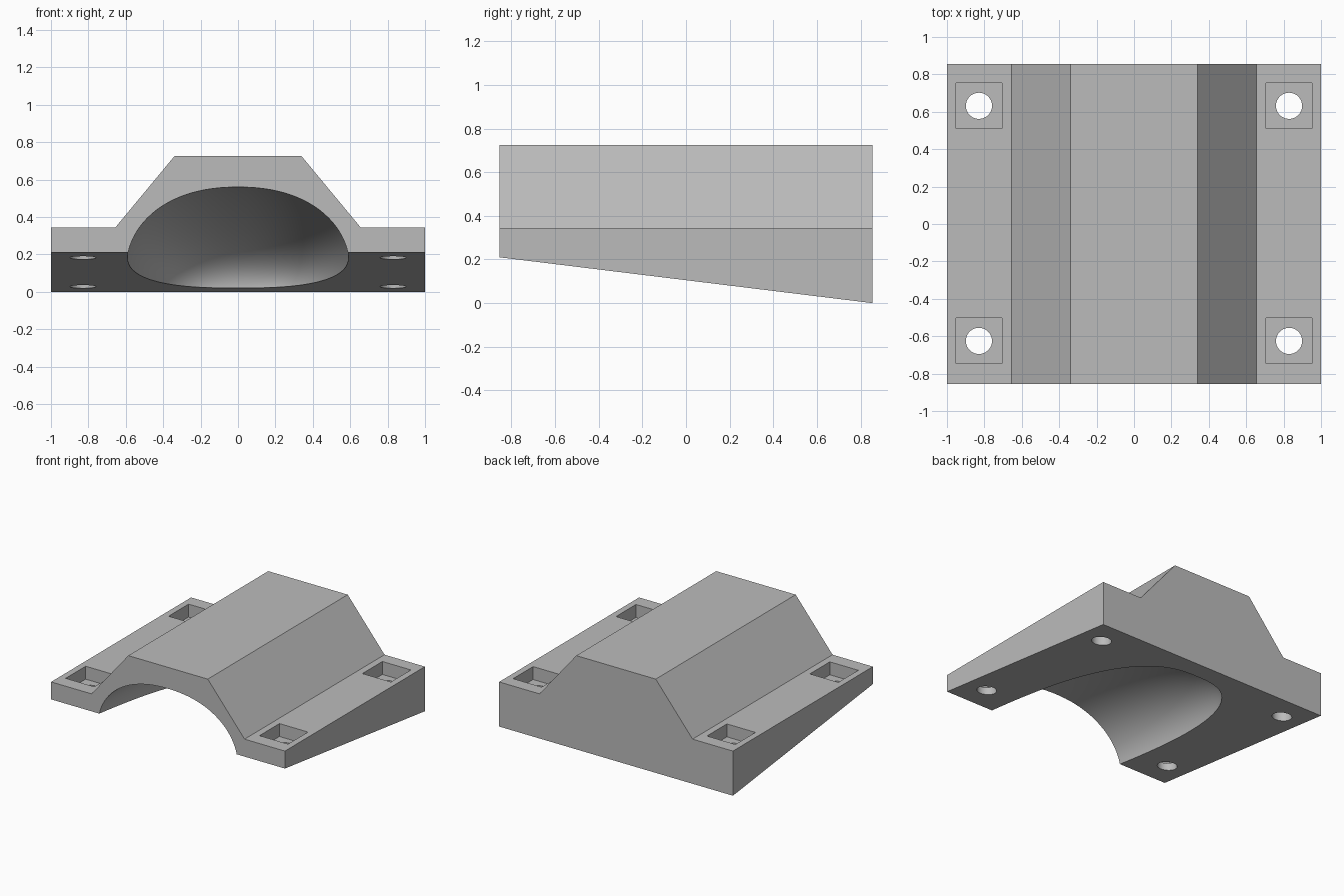
import bpy, bmesh, math

old = bpy.data.objects.get("Cube")
if old:
    bpy.data.objects.remove(old, do_unlink=True)

HALF_Y = 0.855      # half length of the block
FRONT_Z = 0.21      # underside height at the front edge

grey = bpy.data.materials.new("light_grey")
grey.use_nodes = True
grey.diffuse_color = (0.5, 0.5, 0.5, 1)
grey.node_tree.nodes["Principled BSDF"].inputs["Base Color"].default_value = (0.5, 0.5, 0.5, 1)


def loft(name, rings):
    """Skin a closed solid through rings with equal point counts."""
    bm = bmesh.new()
    loops = [[bm.verts.new(p) for p in ring] for ring in rings]
    n = len(loops[0])
    for a, b in zip(loops, loops[1:]):
        for i in range(n):
            j = (i + 1) % n
            bm.faces.new((a[i], a[j], b[j], b[i]))
    bm.faces.new(loops[0])
    bm.faces.new(loops[-1])
    bmesh.ops.recalc_face_normals(bm, faces=bm.faces)
    mesh = bpy.data.meshes.new(name)
    bm.to_mesh(mesh)
    bm.free()
    mesh.materials.append(grey)
    obj = bpy.data.objects.new(name, mesh)
    bpy.context.collection.objects.link(obj)
    return obj


def cut(target, cutter):
    """Subtract the cutter, apply, and discard it."""
    cutter.hide_render = True
    mod = target.modifiers.new("cut", 'BOOLEAN')
    mod.operation = 'DIFFERENCE'
    mod.solver = 'EXACT'
    mod.object = cutter
    bpy.context.view_layer.objects.active = target
    bpy.ops.object.modifier_apply(modifier=mod.name)
    bpy.data.objects.remove(cutter, do_unlink=True)


# Flanged block with a sloping underside
def block_ring(y, bottom):
    right = [(1, bottom), (1, 0.345), (0.655, 0.345), (0.34, 0.725)]
    left = [(-x, z) for x, z in reversed(right)]
    return [(x, y, z) for x, z in right + left]


block = loft("mounting_block", [block_ring(-HALF_Y, FRONT_Z), block_ring(HALF_Y, 0)])


# Domed hollow, open at the front and underneath
def hollow_ring(t, y, steps=48):
    width = 0.6 * max(1 - t ** 2.7, 0) ** (1 / 2.7)
    centre = 0.1 - 0.08 * t
    height = 0.46 * max(1 - t ** 2.1, 0) ** (1 / 2.1)
    ring = [(width, y, -0.2)]
    for i in range(steps + 1):
        a = math.pi * i / steps
        c, s = math.cos(a), max(math.sin(a), 0)
        x = math.copysign(abs(c) ** (2 / 2.2), c) * width
        ring.append((x, y, centre + height * s ** (2 / 2.2)))
    return ring + [(-width, y, -0.2)]


DEPTH = 1.545
STATIONS = 36
rings = [hollow_ring(0, -HALF_Y - 0.1)]
for k in range(STATIONS + 1):
    t = min(math.sin(math.pi / 2 * k / STATIONS), 0.9999)
    rings.append(hollow_ring(t, -HALF_Y + DEPTH * t))
cut(block, loft("hollow_cutter", rings))


# Square nut pockets with through holes in the four corners
def prism(name, outline, low, high):
    return loft(name, [[(x, y, z) for x, y in outline] for z in (low, high)])


def circle(x, y, radius, sides, turn=0):
    angles = [turn + 2 * math.pi * i / sides for i in range(sides)]
    return [(x + radius * math.cos(a), y + radius * math.sin(a)) for a in angles]


for sx in (-1, 1):
    for y in (-0.625, 0.632):
        x = sx * 0.829
        pocket = circle(x, y, 0.122 * math.sqrt(2), 4, math.pi / 4)
        cut(block, prism("pocket_cutter", pocket, 0.245, 0.5))
        cut(block, prism("bolt_cutter", circle(x, y, 0.07, 40), -0.2, 0.3))

# Smooth the curved walls, keep the block edges crisp
bpy.ops.object.select_all(action='DESELECT')
block.select_set(True)
bpy.context.view_layer.objects.active = block
bpy.ops.object.shade_smooth_by_angle(angle=math.radians(25))
